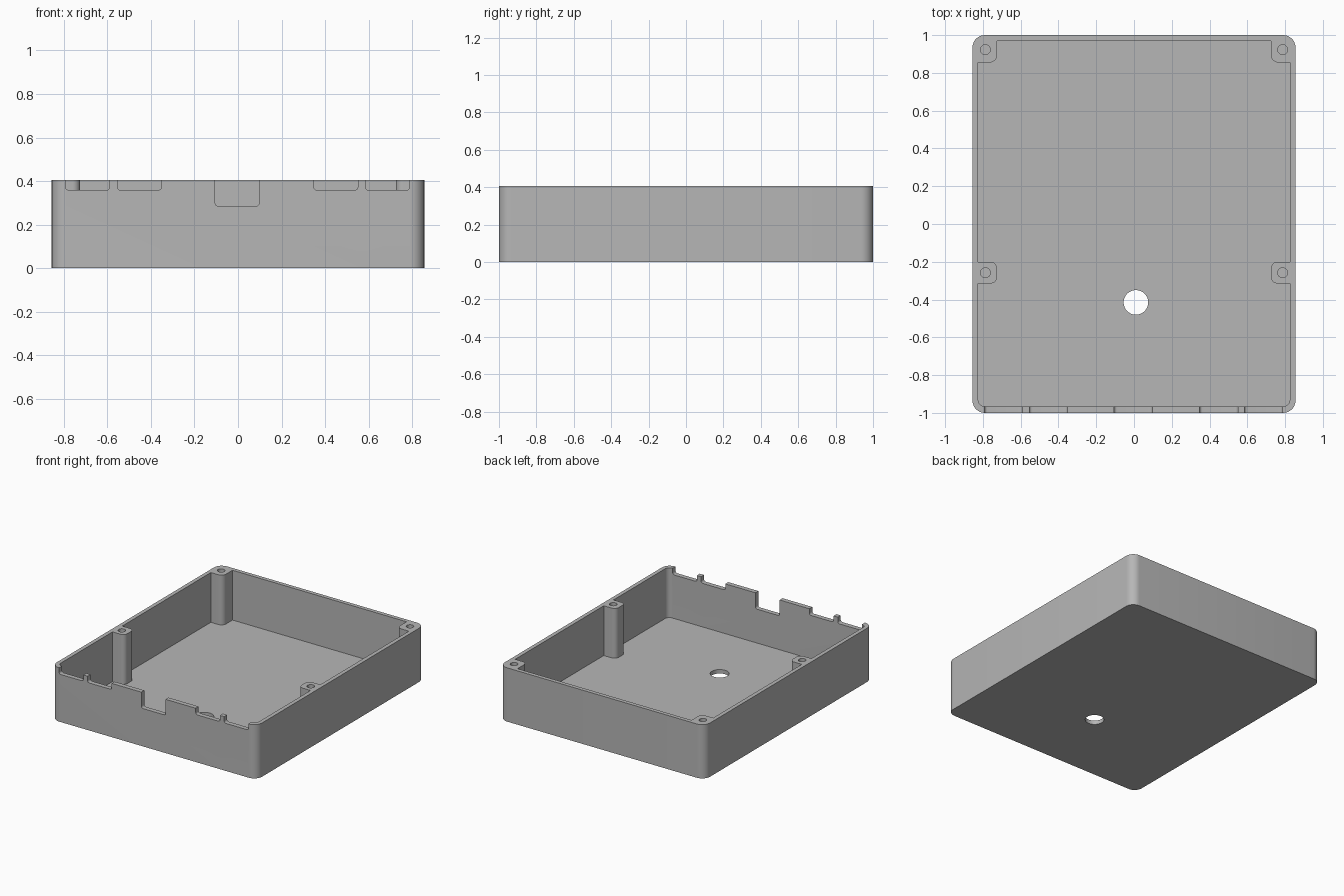
import bpy, bmesh
from math import sin, cos, pi, radians
from mathutils import Vector, Matrix

if "Cube" in bpy.data.objects:
    bpy.data.objects.remove(bpy.data.objects["Cube"])

HALF_X, HALF_Y, HEIGHT = 0.855, 1.0, 0.405
FLOOR, TOP = 0.03, 0.5
IN_X, IN_FRONT, IN_BACK = 0.825, -0.965, 0.97
BOSS_X = 0.725

grey = bpy.data.materials.new("plain grey")
grey.use_nodes = True
grey.diffuse_color = (0.47, 0.47, 0.47, 1)
grey.node_tree.nodes["Principled BSDF"].inputs["Base Color"].default_value = grey.diffuse_color


def rounded(corners, steps=8):
    """Outline of right-angled corners (x, y, radius) with circular fillets."""
    out = []
    for i, (x, y, r) in enumerate(corners):
        p = Vector((x, y))
        if r == 0:
            out.append(p)
            continue
        a = (Vector(corners[i - 1][:2]) - p).normalized()
        b = (Vector(corners[(i + 1) % len(corners)][:2]) - p).normalized()
        centre = p + r * (a + b)
        for k in range(steps + 1):
            t = k / steps * pi / 2
            out.append(centre - r * (b * cos(t) + a * sin(t)))
    return out


def circle(x, y, r, sides=32):
    return [Vector((x + r * cos(2 * pi * k / sides), y + r * sin(2 * pi * k / sides)))
            for k in range(sides)]


def prism(name, outline, low, high, matrix=Matrix()):
    """Extrude an outline from low to high, then place it."""
    bm = bmesh.new()
    face = bm.faces.new([bm.verts.new((p.x, p.y, low)) for p in outline])
    top = bmesh.ops.extrude_face_region(bm, geom=[face])["geom"]
    bmesh.ops.translate(bm, vec=(0, 0, high - low),
                        verts=[g for g in top if isinstance(g, bmesh.types.BMVert)])
    bm.transform(matrix)
    bmesh.ops.recalc_face_normals(bm, faces=bm.faces)
    mesh = bpy.data.meshes.new(name)
    bm.to_mesh(mesh)
    bm.free()
    mesh.materials.append(grey)
    obj = bpy.data.objects.new(name, mesh)
    bpy.context.collection.objects.link(obj)
    return obj


# Outer block of the tray
tray = prism("enclosure_tray", rounded([
    (-HALF_X, -HALF_Y, 0.065), (HALF_X, -HALF_Y, 0.065),
    (HALF_X, HALF_Y, 0.065), (-HALF_X, HALF_Y, 0.065)]), 0, HEIGHT)

# Cavity outline, stepping around the four screw posts
right_side = [
    (IN_X, IN_FRONT, 0.035),
    (IN_X, -0.315, 0), (BOSS_X, -0.315, 0.035),
    (BOSS_X, -0.2, 0.035), (IN_X, -0.2, 0),
    (IN_X, 0.855, 0), (BOSS_X, 0.855, 0.04), (BOSS_X, IN_BACK, 0)]
left_side = [(-x, y, r) for x, y, r in reversed(right_side)]
cutters = [prism("cavity_cutter", rounded(right_side + left_side), FLOOR, TOP)]

# Screw holes in the posts
for side in (-1, 1):
    for y in (-0.258, 0.923):
        cutters.append(prism("screw_hole_cutter", circle(side * 0.787, y, 0.026), 0.1, TOP))

# Round opening through the floor
cutters.append(prism("floor_hole_cutter", circle(0.01, -0.415, 0.065, 48), -0.1, 0.1))

# Connector notches in the front wall: centre x, bottom height
upright = Matrix.Rotation(pi / 2, 4, "X")
for x, z in ((-0.69, 0.358), (-0.453, 0.358), (-0.004, 0.285), (0.449, 0.358), (0.686, 0.358)):
    outline = rounded([(x - 0.101, z, 0.015), (x + 0.101, z, 0.015),
                       (x + 0.101, TOP, 0), (x - 0.101, TOP, 0)], 5)
    cutters.append(prism("notch_cutter", outline, 0.945, 1.1, upright))

# Carve everything out, keep the result and drop the cutters
for cutter in cutters:
    cutter.hide_render = True
    mod = tray.modifiers.new("carve", "BOOLEAN")
    mod.operation = "DIFFERENCE"
    mod.solver = "EXACT"
    mod.object = cutter
graph = bpy.context.evaluated_depsgraph_get()
carved = bpy.data.meshes.new_from_object(tray.evaluated_get(graph))
tray.modifiers.clear()
tray.data = carved
for cutter in cutters:
    bpy.data.objects.remove(cutter)

bpy.ops.object.select_all(action="DESELECT")
tray.select_set(True)
bpy.context.view_layer.objects.active = tray
bpy.ops.object.shade_smooth_by_angle(angle=radians(30))
